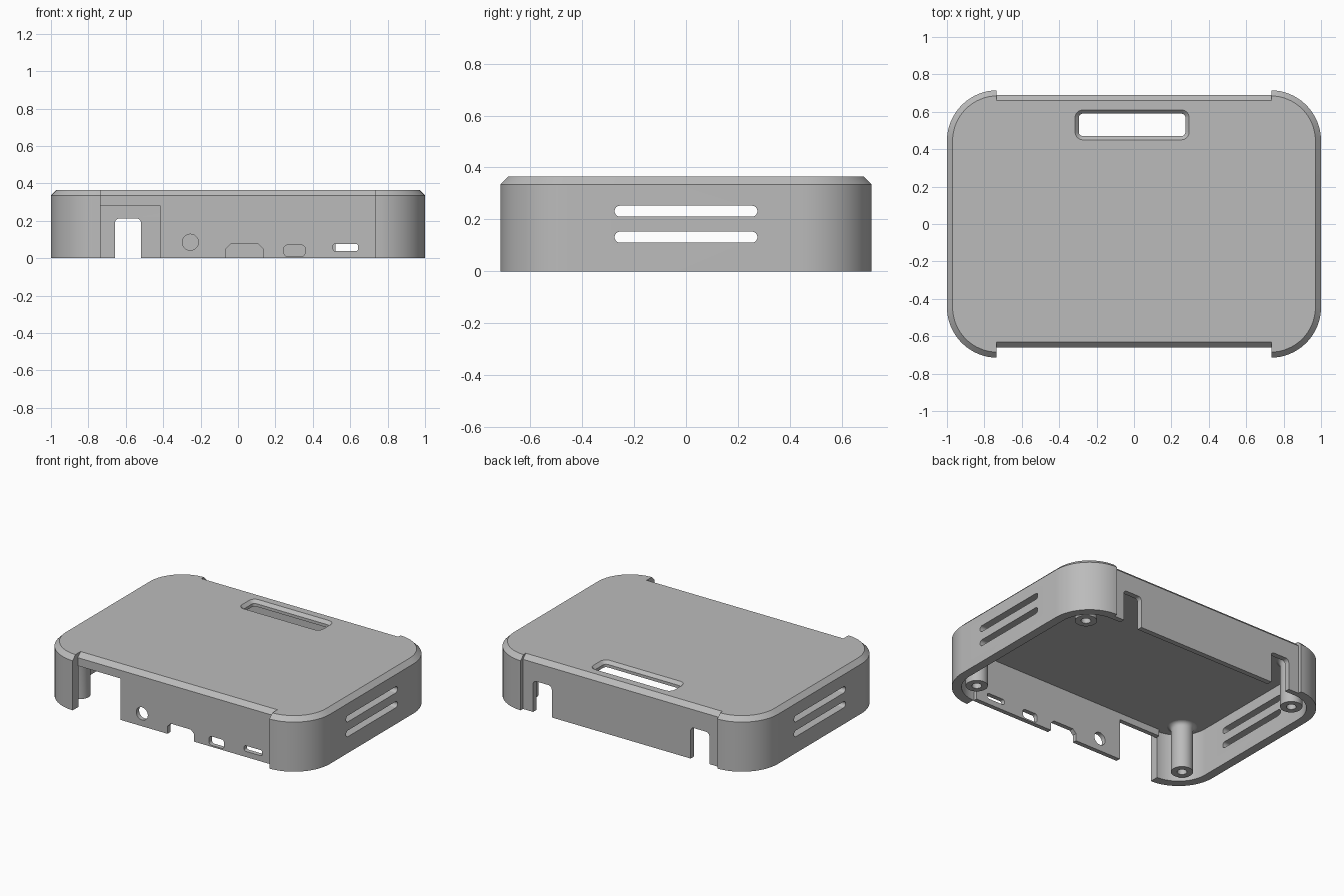
import bpy, bmesh, math
from mathutils import Matrix, Vector

if "Cube" in bpy.data.objects:
    bpy.data.objects.remove(bpy.data.objects["Cube"], do_unlink=True)

grey = bpy.data.materials.new("light grey plastic")
grey.use_nodes = True
grey.diffuse_color = (0.5, 0.5, 0.5, 1)
grey.node_tree.nodes["Principled BSDF"].inputs["Base Color"].default_value = (0.5, 0.5, 0.5, 1)

H, CHAMFER, RECESS_X = 0.365, 0.03, 0.735


def rounded(hw, hh, r, cx=0, cy=0, seg=16):
    """Rounded rectangle outline, counter-clockwise from the upper right corner."""
    pts = []
    for i, (sx, sy) in enumerate([(1, 1), (-1, 1), (-1, -1), (1, -1)]):
        for k in range(seg + 1):
            a = math.pi / 2 * (i + k / seg)
            pts.append((cx + sx * (hw - r) + r * math.cos(a),
                        cy + sy * (hh - r) + r * math.sin(a)))
    return pts


def loft(name, layers, axis="Z"):
    """Solid through (height, outline) layers; axis is the extrusion direction."""
    place = {"Z": lambda u, v, h: (u, v, h),
             "Y": lambda u, v, h: (u, h, v),
             "X": lambda u, v, h: (h, u, v)}[axis]
    bm = bmesh.new()
    rings = [[bm.verts.new(place(u, v, h)) for u, v in pts] for h, pts in layers]
    n = len(rings[0])
    for a, b in zip(rings, rings[1:]):
        for i in range(n):
            bm.faces.new((a[i], a[(i + 1) % n], b[(i + 1) % n], b[i]))
    bm.faces.new(rings[0][::-1])
    bm.faces.new(rings[-1])
    bmesh.ops.remove_doubles(bm, verts=bm.verts, dist=1e-5)
    bmesh.ops.recalc_face_normals(bm, faces=bm.faces)
    return finish(name, bm)


def finish(name, bm):
    me = bpy.data.meshes.new(name)
    bm.to_mesh(me)
    bm.free()
    me.materials.append(grey)
    ob = bpy.data.objects.new(name, me)
    bpy.context.collection.objects.link(ob)
    return ob


def activate(ob):
    bpy.ops.object.select_all(action="DESELECT")
    ob.select_set(True)
    bpy.context.view_layer.objects.active = ob


def cut(ob, cutter):
    cutter.hide_render = True
    activate(ob)
    mod = ob.modifiers.new("cut", "BOOLEAN")
    mod.operation, mod.solver, mod.object = "DIFFERENCE", "EXACT", cutter
    bpy.ops.object.modifier_apply(modifier=mod.name)
    bpy.data.objects.remove(cutter, do_unlink=True)


def box_outline(u0, u1, v0, v1):
    return [(u0, v0), (u1, v0), (u1, v1), (u0, v1)]


# Outer shell with a chamfered top rim
case = loft("case_shell", [
    (0, rounded(1, 0.715, 0.27)),
    (H - CHAMFER, rounded(1, 0.715, 0.27)),
    (H, rounded(1 - CHAMFER, 0.715 - CHAMFER, 0.27 - CHAMFER))])

# Hollow inside, stepped inwards behind the front panel
inside = rounded(0.94, 0.655, 0.21)
half = len(inside) * 3 // 4
inside[half:half] = [(-0.73, -0.63), (0.73, -0.63)]
cut(case, loft("cavity", [(-0.1, inside), (0.325, inside)]))

# Recessed front and back faces between the corners
for side, face in ((-1, 0.66), (1, 0.69)):
    prof = [(side * y, z) for y, z in (
        (1, -0.1), (face, -0.1), (face, H - CHAMFER),
        (face - CHAMFER, H), (face - CHAMFER, 0.5), (1, 0.5))]
    cut(case, loft("recess", [(-RECESS_X, prof), (RECESS_X, prof)], "X"))

# Front openings: large bay, round jack, notch, two ports
front_openings = [
    box_outline(-RECESS_X, -0.415, -0.1, 0.28),
    rounded(0.043, 0.043, 0.043, -0.255, 0.085),
    [(-0.065, -0.1), (0.135, -0.1), (0.135, 0.05), (0.11, 0.075), (-0.04, 0.075), (-0.065, 0.05)],
    rounded(0.057, 0.03, 0.02, 0.302, 0.04, 6),
    rounded(0.067, 0.019, 0.012, 0.575, 0.057, 6)]
for outline in front_openings:
    cut(case, loft("front_opening", [(-0.8, outline), (-0.6, outline)], "Y"))

# Two tall notches in the back wall
for x in (-0.588, 0.59):
    outline = rounded(0.07, 0.155, 0.025, x, 0.057, 6)
    cut(case, loft("back_notch", [(0.6, outline), (0.8, outline)], "Y"))

# Vent slots through both side walls
for z in (0.132, 0.232):
    outline = rounded(0.275, 0.021, 0.021, 0, z, 8)
    cut(case, loft("vent", [(-1.2, outline), (1.2, outline)], "X"))

# Countersunk window in the top
small = rounded(0.285, 0.06, 0.022, -0.01, 0.53, 8)
large = rounded(0.305, 0.08, 0.042, -0.01, 0.53, 8)
cut(case, loft("window", [(0.25, small), (H - 0.02, small), (H, large), (0.45, large)]))

activate(case)
bpy.ops.object.shade_smooth_by_angle(angle=math.radians(30))

# Hollow screw posts, flared where they meet the lid
fillet = [(0.098 - 0.03 * math.cos(a), 0.296 + 0.03 * math.sin(a))
          for a in (math.pi / 2 * k / 5 for k in range(6))]
profile = [(0, 0.27), (0.03, 0.27), (0.03, 0.01), (0.068, 0.01)] + fillet + [(0, 0.326)]
for sx, sx_name in ((-1, "right"), (1, "left")):
    for sy, sy_name in ((-1, "front"), (1, "back")):
        bm = bmesh.new()
        vs = [bm.verts.new((r, 0, z)) for r, z in profile]
        es = [bm.edges.new(p) for p in zip(vs, vs[1:])]
        bmesh.ops.spin(bm, geom=vs + es, cent=(0, 0, 0), axis=(0, 0, 1),
                       angle=math.tau, steps=32, use_duplicate=False)
        bmesh.ops.remove_doubles(bm, verts=bm.verts, dist=1e-5)
        bmesh.ops.recalc_face_normals(bm, faces=bm.faces)
        bmesh.ops.transform(bm, matrix=Matrix.Translation(Vector((sx * 0.82, sy * 0.52, 0))),
                            verts=bm.verts)
        post = finish(f"screw_post_{sy_name}_{sx_name}", bm)
        activate(post)
        bpy.ops.object.shade_smooth_by_angle(angle=math.radians(30))
